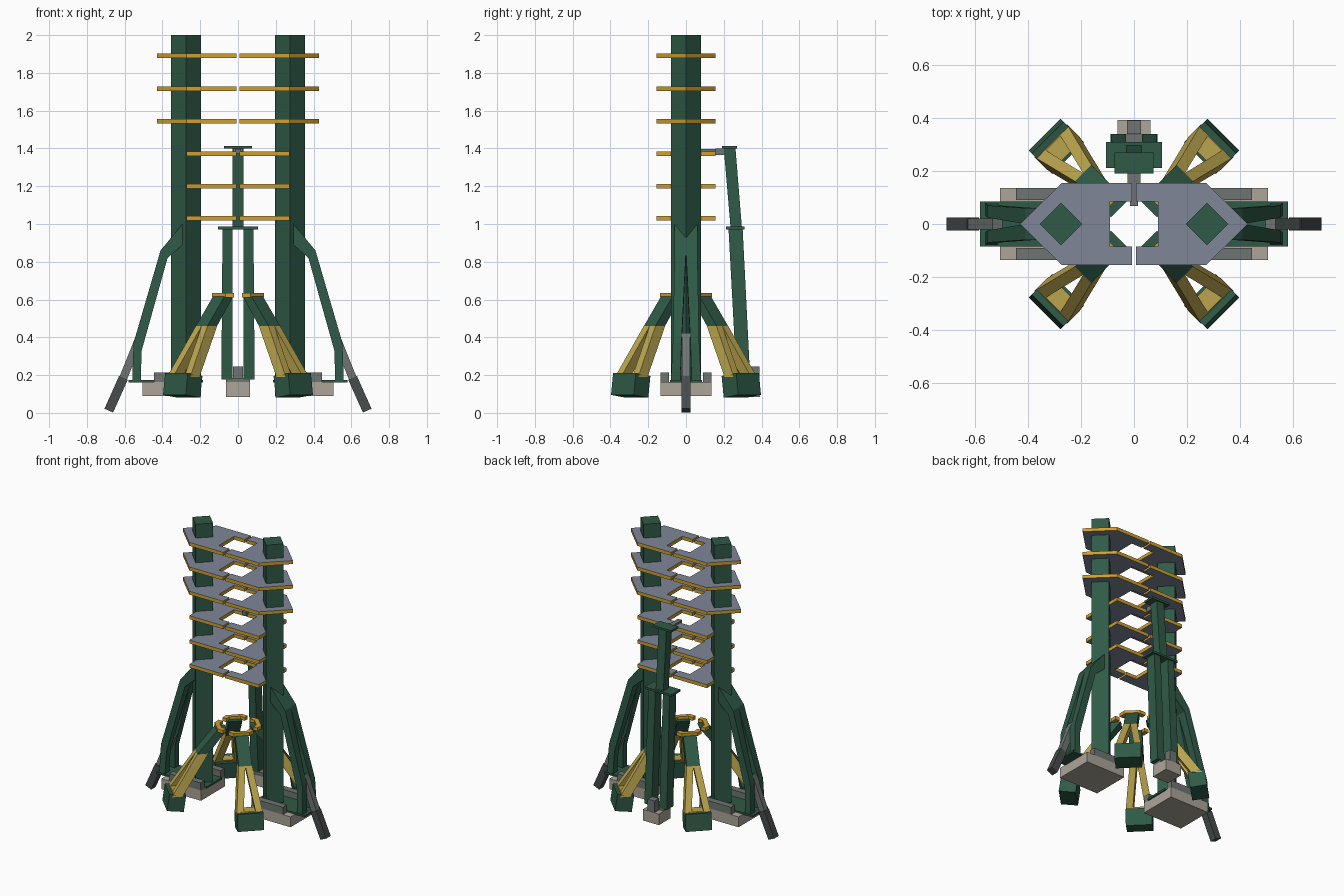
import bpy, bmesh, math
from mathutils import Vector, Matrix

cube = bpy.data.objects.get("Cube")
if cube:
    bpy.data.objects.remove(cube, do_unlink=True)


def material(name, *rgb):
    lin = [((c / 255 + 0.055) / 1.055) ** 2.4 for c in rgb] + [1]
    m = bpy.data.materials.new(name)
    m.use_nodes = True
    m.diffuse_color = lin
    m.node_tree.nodes["Principled BSDF"].inputs["Base Color"].default_value = lin
    return m


GREEN = material("dark green", 47, 90, 71)
TRUSS = material("dull yellow", 186, 164, 78)
EDGE = material("golden yellow", 208, 160, 48)
DECK = material("blue grey", 126, 134, 150)
CONCRETE = material("beige concrete", 172, 165, 152)
STEEL = material("grey steel", 110, 117, 115)
DARK = material("dark grey", 70, 76, 76)


def loft(name, rings, mat, turn=0.0):
    """Join a row of equal rings into a closed solid, turned about z."""
    bm = bmesh.new()
    loops = [[bm.verts.new(p) for p in ring] for ring in rings]
    n = len(loops[0])
    for a, b in zip(loops, loops[1:]):
        for i in range(n):
            j = (i + 1) % n
            bm.faces.new((a[i], a[j], b[j], b[i]))
    bm.faces.new(loops[0][::-1])
    bm.faces.new(loops[-1])
    bmesh.ops.transform(bm, matrix=Matrix.Rotation(turn, 4, "Z"), verts=bm.verts)
    bmesh.ops.recalc_face_normals(bm, faces=bm.faces)
    mesh = bpy.data.meshes.new(name)
    bm.to_mesh(mesh)
    bm.free()
    mesh.materials.append(mat)
    ob = bpy.data.objects.new(name, mesh)
    bpy.context.collection.objects.link(ob)
    return ob


def rect(x0, x1, y0, y1, z):
    return [(x0, y0, z), (x1, y0, z), (x1, y1, z), (x0, y1, z)]


def box(name, x0, x1, y0, y1, z0, z1, mat):
    return loft(name, [rect(x0, x1, y0, y1, z0), rect(x0, x1, y0, y1, z1)], mat)


def prism(name, outline, z0, z1, mat, turn=0.0):
    return loft(name, [[(x, y, z) for x, y in outline] for z in (z0, z1)], mat, turn)


def beam(name, p, q, width, thick, mat, turn=0.0):
    """Square-ended bar in the xz plane; width runs along y."""
    p, q = Vector(p), Vector(q)
    d = (q - p).normalized()
    y = Vector((0, width / 2, 0))
    n = Vector((d.z, 0, -d.x)) * thick / 2
    return loft(name, [[c - y - n, c + y - n, c + y + n, c - y + n] for c in (p, q)], mat, turn)


def deck(name, s, z, full):
    """Half deck wrapped around a square opening, with a yellow rim."""
    half = [(0.007, 0.085), (0.007, 0.155), (0.272, 0.155)]
    tip = [(0.43, 0)] if full else []
    inner = [(0.09, -0.085), (0.09, 0.085)]
    pts = half + tip + [(x, -y) for x, y in reversed(half)] + inner
    ob = prism(name, [(s * x, y) for x, y in pts], z - 0.012, z + 0.012, DECK)
    ob.data.materials.append(EDGE)
    for f in ob.data.polygons:
        f.material_index = 1 if abs(f.normal.z) < 0.5 else 0


for side, s in (("left", 1), ("right", -1)):
    # Diamond tower and its foundation
    c, r = s * 0.275, 0.08
    prism(side + "_tower", [(c - r, 0), (c, -r), (c + r, 0), (c, r)], 0.165, 2.0, GREEN)
    box(side + "_foundation", s * 0.195, s * 0.505, -0.135, 0.135, 0.09, 0.163, CONCRETE)
    box(side + "_floor_plate", s * 0.185, s * 0.58, -0.085, 0.085, 0.16, 0.173, GREEN)
    for k in (-1, 1):
        end = "back" if k > 0 else "front"
        box(f"{side}_{end}_rail", s * 0.2, s * 0.445, k * 0.09, k * 0.135, 0.163, 0.215, STEEL)
        # Bent support leg: inner x, z, outer x, z, inner y, outer y
        path = [(0.27, 0.91, 0.29, 1.005, 0, 0.06),
                (0.373, 0.82, 0.41, 0.86, 0, 0.06),
                (0.51, 0.33, 0.553, 0.37, 0.024, 0.07),
                (0.515, 0.17, 0.56, 0.17, 0.03, 0.08)]
        loft(f"{side}_{end}_brace",
             [[(s * xi, k * y0, zi), (s * xo, k * y0, zo),
               (s * xo, k * y1, zo), (s * xi, k * y1, zi)]
              for xi, zi, xo, zo, y0, y1 in path], GREEN)
    # Two-stage outer strut
    beam(side + "_strut_upper", (s * 0.515, 0, 0.415), (s * 0.607, 0, 0.185), 0.04, 0.042, STEEL)
    beam(side + "_strut_lower", (s * 0.607, 0, 0.185), (s * 0.684, 0, 0.012), 0.05, 0.05, DARK)
    # Service decks
    for i, z in enumerate((1.03, 1.2, 1.372, 1.545, 1.716, 1.89)):
        deck(f"{side}_deck_{i + 1}", s, z, i > 2)

# Four holding arms with yellow A-frames, counterweights and ring segments
for i in range(4):
    a = math.pi / 4 + i * math.pi / 2
    loft(f"arm_{i + 1}_top", [rect(0.2, 0.272, -0.043, 0.043, 0.46),
                              rect(0.08, 0.145, -0.043, 0.043, 0.615)], GREEN, a)
    for k in (-1, 1):
        loft(f"arm_{i + 1}_leg_{'a' if k < 0 else 'b'}",
             [rect(0.375, 0.445, k * 0.042, k * 0.087, 0.19),
              rect(0.2, 0.272, 0, k * 0.044, 0.46)], TRUSS, a)
    loft(f"arm_{i + 1}_crossbar", [rect(0.375, 0.445, -0.06, 0.06, 0.19),
                                   rect(0.362, 0.432, -0.06, 0.06, 0.212)], TRUSS, a)
    beam(f"arm_{i + 1}_counterweight", (0.422, 0, 0.088), (0.406, 0, 0.203), 0.17, 0.11, GREEN, a)
    outer = [(0.02, 0.137), (0.065, 0.137), (0.137, 0.065), (0.137, 0.02)]
    inner = [(0.105, 0.02), (0.105, 0.055), (0.055, 0.105), (0.02, 0.105)]
    prism(f"ring_segment_{i + 1}", outer + inner, 0.61, 0.634, EDGE, i * math.pi / 2)

# Leaning cable mast at the back
box("mast_foundation", -0.063, 0.063, 0.265, 0.392, 0.085, 0.163, CONCRETE)
box("mast_anchor", -0.027, 0.027, 0.34, 0.39, 0.163, 0.245, STEEL)
box("mast_foot", -0.063, 0.063, 0.268, 0.338, 0.163, 0.185, STEEL)
for side, s in (("left", 1), ("right", -1)):
    loft(side + "_mast_column", [rect(s * 0.03, s * 0.088, 0.268, 0.34, 0.178),
                                 rect(s * 0.03, s * 0.082, 0.225, 0.3, 0.975)], GREEN)
box("mast_middle_plate", -0.105, 0.105, 0.212, 0.31, 0.972, 0.986, GREEN)
loft("mast_upper_column", [rect(-0.03, 0.03, 0.236, 0.296, 0.98),
                           rect(-0.03, 0.03, 0.2, 0.262, 1.4)], GREEN)
box("mast_top_plate", -0.073, 0.073, 0.19, 0.27, 1.4, 1.414, GREEN)
box("mast_arm_root", -0.024, 0.024, 0.155, 0.205, 1.365, 1.4, STEEL)
box("mast_arm", -0.016, 0.016, 0.068, 0.16, 1.372, 1.398, STEEL)
